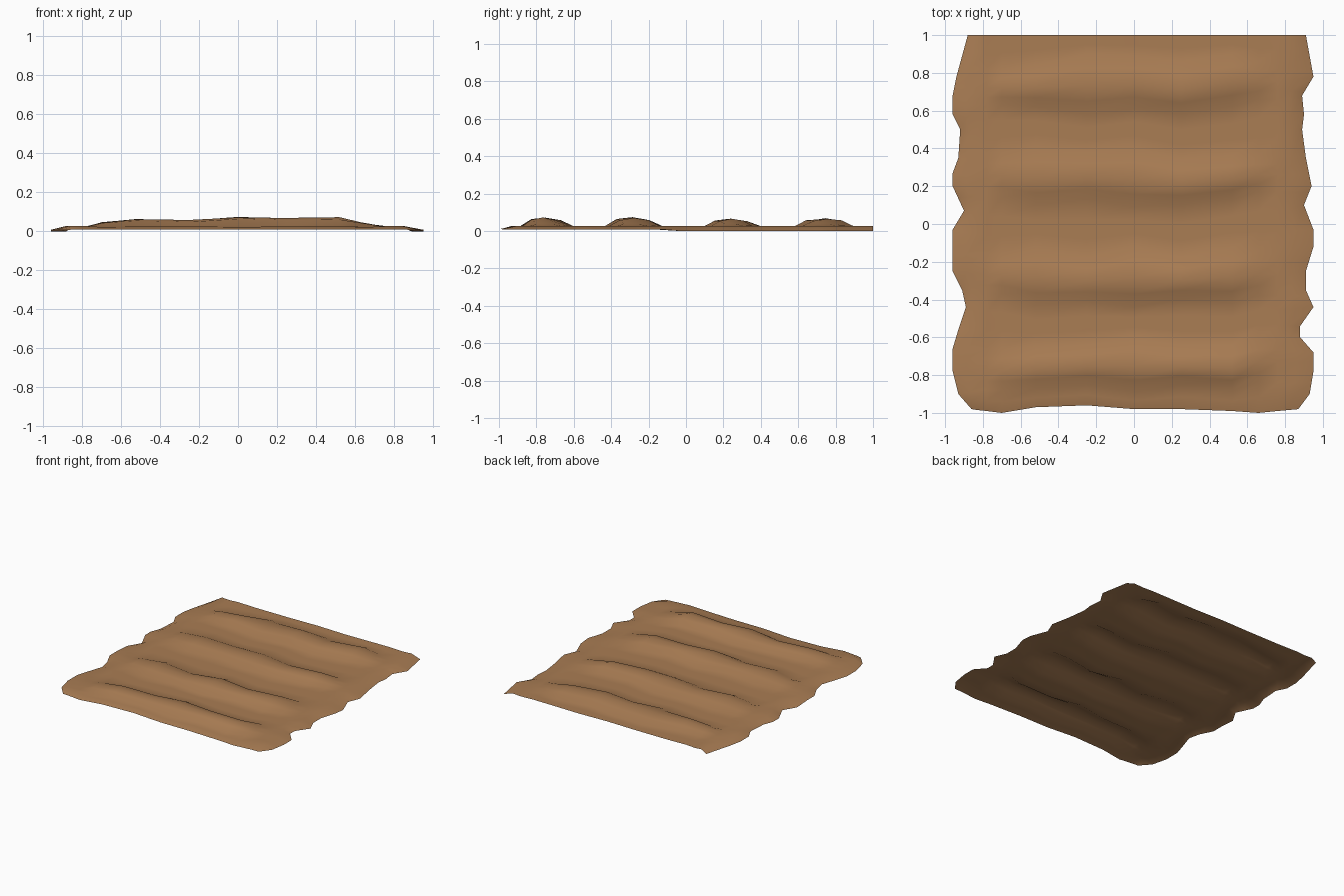
import bpy
import bmesh
import math

if "Cube" in bpy.data.objects:
    bpy.data.objects.remove(bpy.data.objects["Cube"])

soil = bpy.data.materials.new("brown soil")
soil.use_nodes = True
soil.diffuse_color = (0.40, 0.205, 0.088, 1)
shader = next(n for n in soil.node_tree.nodes if n.type == "BSDF_PRINCIPLED")
shader.inputs["Base Color"].default_value = soil.diffuse_color
shader.inputs["Roughness"].default_value = 0.9

# All plan measurements are in hundredths of a unit.
STATIONS = [-70, -52, -25, 0, 25, 52, 66]
COLUMNS = [-78] + STATIONS + [76]

# Each furrow ridge: front foot, back foot, crest rise at every station
RIDGES = [
    ([-88, -87, -85, -89, -85, -88, -84], [-66, -65, -64, -60, -65, -64, -61],
     [2, 4, 3.2, 4.8, 4.6, 4.6, 1.7]),
    ([-37, -43, -41, -44, -40, -42, -38], [-16, -13, -18, -12, -18, -13, -14],
     [2, 4, 3, 4.9, 4.4, 4.4, 1.5]),
    ([14, 10, 13, 9, 10, 13, 17], [38, 40, 38, 40, 34, 36, 36],
     [2, 4, 3.2, 4, 3.8, 4, 1.4]),
    ([63, 62, 58, 61, 58, 62, 66], [82, 84, 90, 89, 86, 90, 86],
     [2, 3.9, 3.2, 4.2, 4, 4.1, 1.5]),
]
PROFILE = [(0, 0), (0.22, 0.78), (0.48, 1), (0.76, 0.75), (1, 0)]

# Ragged side borders as (y, x), and the front border's y per column
LEFT = [(-98, -86), (-90, -93), (-78, -96), (-60, -96), (-56, -93), (-44, -89),
        (-35, -91), (-25, -96), (-3, -96), (7, -90), (20, -96), (27, -96),
        (35, -93), (50, -92), (58, -96), (68, -96), (78, -94), (100, -88)]
RIGHT = [(-98, 87), (-90, 93), (-78, 95), (-68, 95), (-60, 88), (-54, 88),
         (-44, 95), (-35, 91), (-25, 91), (-12, 95), (-3, 95), (10, 90),
         (20, 94), (35, 91), (50, 89), (58, 90), (68, 89), (78, 95), (100, 91)]
FRONT = [-99, -100, -97, -96, -98, -98, -99, -100, -99]


def interpolate(points, y):
    for (y0, x0), (y1, x1) in zip(points, points[1:]):
        if y <= y1:
            return x0 + (x1 - x0) * max(0, y - y0) / (y1 - y0)
    return points[-1][1]


def padded(values):
    return [values[0]] + values + [values[-1]]


def blend(a, b, t):
    return [p + (q - p) * t for p, q in zip(a, b)]


# Rows of (y per column, rise per column), running front to back
flat = [0] * len(COLUMNS)
rows = [(FRONT, flat)]
previous = FRONT
for index, (foot, back, rise) in enumerate(RIDGES):
    foot, back, rise = padded(foot), padded(back), [0] + rise + [0]
    steps = (0.5,) if index == 0 else (0.33, 0.67)
    rows += [(blend(previous, foot, t), flat) for t in steps]
    rows += [(blend(foot, back, t), [h * r for r in rise]) for t, h in PROFILE]
    previous = back
rear = [100] * len(COLUMNS)
rows += [(blend(previous, rear, 0.5), flat), (rear, flat)]


def border(points, side):
    """Edge vertices of one side, with rows snapped to the border's corners."""
    ys = [row[0][side] for row in rows]
    ys[0] = points[0][0]
    edge = [[interpolate(points, y), y] for y in ys]
    for y, x in points:
        nearest = min(range(len(ys)), key=lambda i: abs(ys[i] - y))
        edge[nearest] = [x, y]
    return edge


left_edge, right_edge = border(LEFT, 0), border(RIGHT, -1)

# Soil sheet with an open underside
bm = bmesh.new()
grid = []
for r, (ys, rises) in enumerate(rows):
    is_front, is_back = r == 0, r == len(rows) - 1
    ground = 1.0 if is_front else 2.4
    line = []
    for c, (x, y, rise) in enumerate(zip(COLUMNS, ys, rises)):
        bump = 0 if is_front else 0.25 * math.sin(r * 1.7 + c * 2.3)
        line.append((x, y, ground + rise + bump))
    lx, ly = left_edge[r]
    rx, ry = right_edge[r]
    low = 0 if ly > -5 else 0.8
    shoulder = ground if is_front else 2.6
    line.insert(0, (lx * 0.6 + COLUMNS[0] * 0.4, (ly + ys[0]) / 2, shoulder))
    line.append((rx * 0.5 + COLUMNS[-1] * 0.5, (ry + ys[-1]) / 2, shoulder))
    line = [(lx, ly, low)] + line + [(rx, ry, low)]
    grid.append([bm.verts.new([v / 100 for v in p]) for p in line])
for near, far in zip(grid, grid[1:]):
    for i in range(len(near) - 1):
        bm.faces.new((near[i], near[i + 1], far[i + 1], far[i]))
for face in bm.faces:
    face.smooth = True
mesh = bpy.data.meshes.new("ploughed_soil")
bm.to_mesh(mesh)
bm.free()
mesh.materials.append(soil)
field = bpy.data.objects.new("ploughed_soil", mesh)
bpy.context.collection.objects.link(field)
